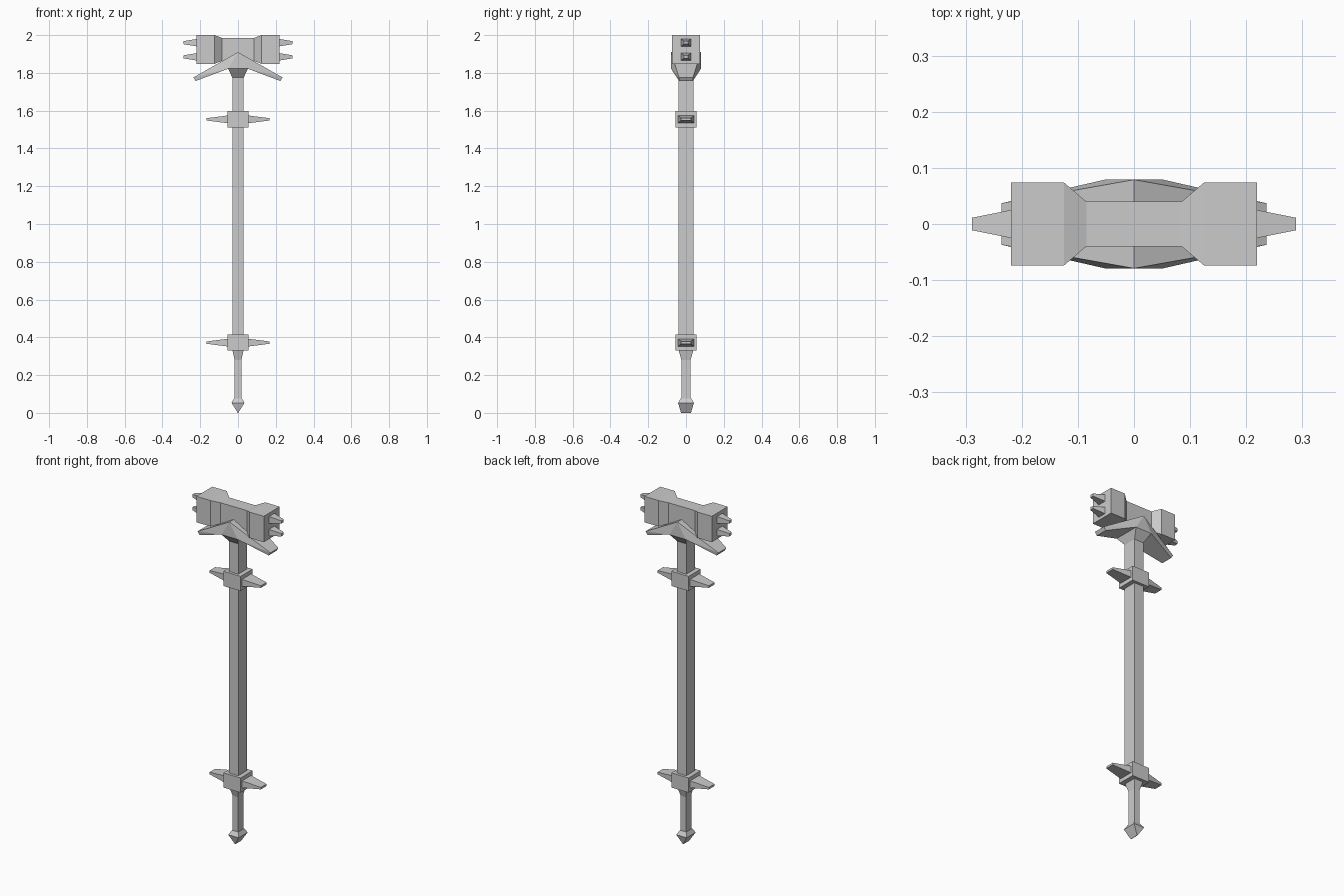
import bpy, bmesh

if "Cube" in bpy.data.objects:
    bpy.data.objects.remove(bpy.data.objects["Cube"])


def finish(name, bm):
    bmesh.ops.recalc_face_normals(bm, faces=bm.faces)
    mesh = bpy.data.meshes.new(name)
    bm.to_mesh(mesh)
    bm.free()
    obj = bpy.data.objects.new(name, mesh)
    bpy.context.collection.objects.link(obj)
    return obj


def loft(name, sections, axis='Z'):
    """Rectangular sections (position, half a, half b, centre b) joined along an axis."""
    bm = bmesh.new()
    rings = []
    for p, a, b, c in sections:
        ring = []
        for sa, sb in ((-1, -1), (1, -1), (1, 1), (-1, 1)):
            u, v = sa * a, c + sb * b
            ring.append(bm.verts.new((u, v, p) if axis == 'Z' else (p, u, v)))
        rings.append(ring)
    for r, s in zip(rings, rings[1:]):
        for i in range(4):
            j = (i + 1) % 4
            bm.faces.new((r[i], r[j], s[j], s[i]))
    bm.faces.new(rings[0])
    bm.faces.new(rings[-1])
    return finish(name, bm)


def hull(name, points):
    bm = bmesh.new()
    for p in points:
        bm.verts.new(p)
    bmesh.ops.convex_hull(bm, input=bm.verts)
    return finish(name, bm)


def mirror_x(obj):
    mod = obj.modifiers.new("mirror", 'MIRROR')
    mod.use_mirror_merge = False
    return obj


# Shaft tapering into the grip
loft("shaft", [(0.06, 0.018, 0.024, 0), (0.28, 0.018, 0.024, 0),
               (0.335, 0.03, 0.04, 0), (1.85, 0.03, 0.04, 0)])

# Wedge pommel
loft("pommel", [(0.0, 0.001, 0.026, 0), (0.053, 0.034, 0.042, 0),
                (0.077, 0.021, 0.027, 0)])

# Two collars with side spikes
for label, z in (("lower", 0.372), ("upper", 1.554)):
    loft(label + "_collar", [(z - 0.043, 0.056, 0.056, 0), (z + 0.043, 0.056, 0.056, 0)])
    mirror_x(loft(label + "_collar_spike",
                  [(0.05, 0.043, 0.021, z), (0.167, 0.026, 0.006, z)], 'X'))

# Hammer head with narrowed waist
profile = [(0.219, 0.074, 0.076, 1.924), (0.125, 0.074, 0.076, 1.924),
           (0.085, 0.04, 0.061, 1.924)]
loft("hammer_head", [(-x, a, b, c) for x, a, b, c in profile] + profile[::-1], 'X')

# Striking face spikes
for label, z in (("lower", 1.885), ("upper", 1.96)):
    mirror_x(loft(label + "_face_spike",
                  [(0.21, 0.027, 0.021, z), (0.289, 0.011, 0.008, z)], 'X'))

# Swept wings under the head: (x, half depth, z)
wing = [(0, 0.079, 1.91), (0, 0.079, 1.844), (0.052, 0.079, 1.822),
        (0.224, 0.036, 1.757), (0.236, 0.037, 1.776)]
mirror_x(hull("wing", [(x, s * y, z) for x, y, z in wing for s in (-1, 1)]))

# Flared neck joining shaft and wings
neck = [(0, 0.079, 1.844), (0.052, 0.079, 1.822), (0.03, 0.04, 1.775)]
hull("neck", [(sx * x, sy * y, z) for x, y, z in neck for sx in (-1, 1) for sy in (-1, 1)])
